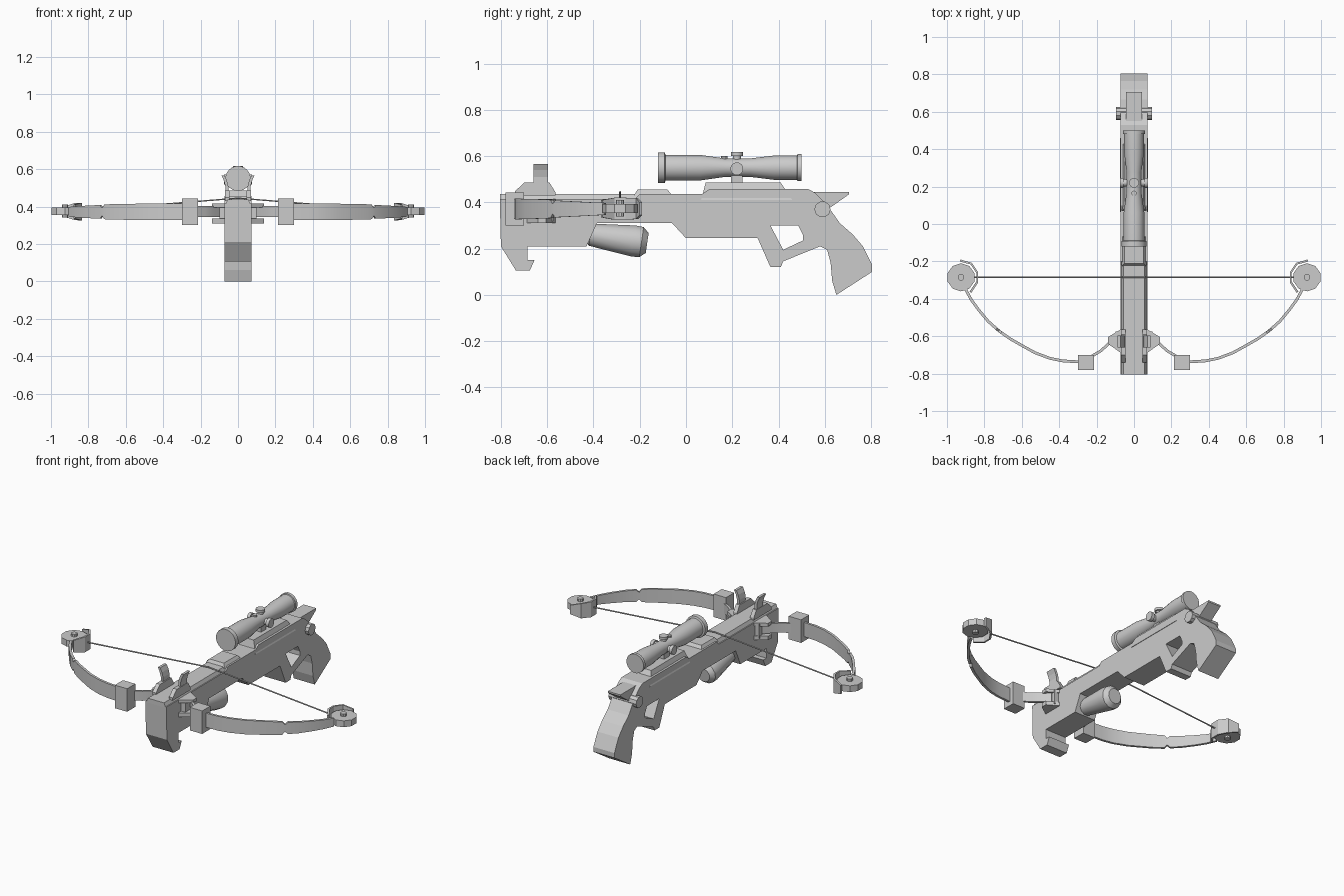
import bpy, bmesh, math
from mathutils import Vector

if "Cube" in bpy.data.objects:
    bpy.data.objects.remove(bpy.data.objects["Cube"])

grey = bpy.data.materials.new("matte_grey")
grey.diffuse_color = (0.6, 0.6, 0.6, 1)
grey.use_nodes = True
grey.node_tree.nodes["Principled BSDF"].inputs["Base Color"].default_value = grey.diffuse_color


def finish(name, bm, smooth=False):
    bmesh.ops.recalc_face_normals(bm, faces=bm.faces[:])
    me = bpy.data.meshes.new(name)
    bm.to_mesh(me)
    bm.free()
    me.materials.append(grey)
    ob = bpy.data.objects.new(name, me)
    bpy.context.collection.objects.link(ob)
    if smooth:
        bpy.ops.object.select_all(action='DESELECT')
        ob.select_set(True)
        bpy.context.view_layer.objects.active = ob
        bpy.ops.object.shade_smooth_by_angle(angle=math.radians(35))
    return ob


def loft(name, rings, smooth=False):
    """Skin a list of equal-length point rings and cap both ends."""
    bm = bmesh.new()
    vs = [[bm.verts.new(p) for p in r] for r in rings]
    n = len(rings[0])
    for a, b in zip(vs, vs[1:]):
        for i in range(n):
            j = (i + 1) % n
            bm.faces.new((a[i], a[j], b[j], b[i]))
    bm.faces.new(vs[0])
    bm.faces.new(vs[-1])
    return finish(name, bm, smooth)


def side_slab(name, pts, x0, x1):
    """Side profile of (y, z) points given thickness across x."""
    return loft(name, [[(x, y, z) for y, z in pts] for x in (x0, x1)])


def plan_slab(name, pts, z0, z1):
    return loft(name, [[(x, y, z) for x, y in pts] for z in (z0, z1)])


def box(name, x0, x1, y0, y1, z0, z1):
    return plan_slab(name, [(x0, y0), (x1, y0), (x1, y1), (x0, y1)], z0, z1)


def lathe(name, origin, axis, prof, n=16):
    """Round part: prof holds (distance along axis, radius)."""
    q = Vector((0, 0, 1)).rotation_difference(Vector(axis).normalized())
    rings = []
    for d, r in prof:
        rings.append([Vector(origin) + q @ Vector((
            r * math.cos(math.tau * (i + .5) / n),
            r * math.sin(math.tau * (i + .5) / n), d)) for i in range(n)])
    return loft(name, rings, True)


def ridge(name, y0, y1, z0, z1, w0, w1, s0=0.0, s1=0.0):
    """Bar along y with tapered sides and sloping ends."""
    return loft(name, [
        [(-w0, y0, z0), (w0, y0, z0), (w0, y1, z0), (-w0, y1, z0)],
        [(-w1, y0 + s0, z1), (w1, y0 + s0, z1), (w1, y1 - s1, z1), (-w1, y1 - s1, z1)]])


def strip(name, path, thick, smooth=True):
    """Upright band along (x, y, z_low, z_high) points."""
    rings = []
    for i, (x, y, lo, hi) in enumerate(path):
        a, b = path[max(i - 1, 0)], path[min(i + 1, len(path) - 1)]
        t = Vector((b[0] - a[0], b[1] - a[1])).normalized() * thick / 2
        rings.append([(x - t.y, y + t.x, lo), (x + t.y, y - t.x, lo),
                      (x + t.y, y - t.x, hi), (x - t.y, y + t.x, hi)])
    return loft(name, rings, smooth)


# Stock: side profile with front hook, belly step, trigger guard and grip
stock = side_slab("stock", [
    (-.805, .415), (-.80, .21), (-.735, .105), (-.675, .105), (-.655, .15),
    (-.685, .15), (-.685, .21), (-.43, .21), (-.385, .31), (-.06, .31),
    (0, .245), (.31, .245), (.365, .12), (.41, .12), (.42, .145), (.58, .21),
    (.61, .195), (.625, .14), (.632, .06), (.65, 0), (.805, .10), (.805, .13),
    (.765, .21), (.72, .262), (.665, .31), (.63, .36), (.60, .40), (.56, .44),
    (.53, .457), (.10, .457), (.07, .437), (-.20, .437), (-.22, .415)], -.072, .072)

# Trigger opening
cutter = side_slab("trigger_cutter", [(.365, .30), (.485, .30), (.505, .26),
                                      (.505, .235), (.42, .195)], -.2, .2)
mod = stock.modifiers.new("trigger_opening", 'BOOLEAN')
mod.operation, mod.solver, mod.object = 'DIFFERENCE', 'EXACT', cutter
bpy.context.view_layer.update()
cut = bpy.data.meshes.new_from_object(
    stock.evaluated_get(bpy.context.evaluated_depsgraph_get()))
stock.modifiers.clear()
stock.data = cut
bpy.data.objects.remove(cutter)

# Top rails and rear tang
ridge("bolt_track", -.805, -.20, .41, .437, .068, .055)
ridge("track_cover", -.225, -.06, .43, .455, .066, .05, .015, .02)
ridge("scope_rail", .065, .46, .41, .485, .075, .048, .02, .05)
side_slab("rear_tang", [(.50, .445), (.705, .445), (.705, .435), (.62, .375),
                        (.50, .375)], -.043, .043)
lathe("rear_pivot", (-.095, .59, .37), (1, 0, 0), [(0, .035), (.19, .035)], 10)

# Fore grip
lathe("fore_grip", (0, -.425, .262), (0, .24, -.035),
      [(0, .035), (.012, .05), (.20, .07), (.235, .068), (.26, .045)], 12)

# Scope with turrets
lathe("scope_tube", (0, -.12, .55), (0, 1, 0), [
    (0, .055), (0, .067), (.028, .067), (.032, .056), (.18, .056), (.29, .04),
    (.395, .04), (.50, .053), (.60, .053), (.602, .059), (.62, .059),
    (.62, .05)], 20)
lathe("elevation_turret", (0, .22, .55), (0, 0, 1),
      [(0, .018), (.05, .018), (.05, .027), (.067, .027)], 12)
lathe("windage_turret", (-.075, .22, .545), (1, 0, 0),
      [(0, .028), (.02, .028), (.02, .02), (.13, .02), (.13, .028), (.15, .028)], 12)
lathe("focus_button", (0, .165, .55), (0, 0, 1), [(0, .014), (.05, .014)], 10)
box("scope_mount", -.022, .022, .195, .245, .48, .53)

# Riser plates holding the limbs
for z0, z1 in ((.31, .335), (.395, .415)):
    plan_slab("riser_plate", [(-.14, -.64), (-.055, -.70), (.055, -.70), (.14, -.64),
                              (.14, -.605), (.065, -.56), (-.065, -.56),
                              (-.14, -.605)], z0, z1)

for s in (-1, 1):
    # Sight cheeks and outward-curving posts
    side_slab("sight_cheek", [(-.74, .43), (-.74, .447), (-.70, .485), (-.59, .485),
                              (-.565, .445), (-.565, .43)], s * .045, s * .07)
    loft("sight_post", [[(s * x, y, z) for x, y in
                         ((a, -.66), (a + .016, -.66), (a + .016, -.597), (a, -.597))]
                        for a, z in ((.052, .47), (.052, .51), (.06, .54), (.072, .565))])
    box("riser_side", s * .06, s * .10, -.66, -.575, .32, .41)

    # Inner limb, clamp block and outer limb with a notch
    strip("inner_limb", [(s * x, y, .343, .402) for x, y in
                         ((.10, -.60), (.14, -.645), (.18, -.68), (.24, -.715))], .015)
    box("limb_clamp", s * .215, s * .30, -.78, -.70, .30, .443)
    strip("limb", [(s * x, y, lo, hi) for x, y, lo, hi in (
        (.28, -.738, .328, .415), (.38, -.732, .327, .416), (.45, -.718, .327, .416),
        (.53, -.688, .328, .415), (.595, -.652, .329, .414), (.66, -.615, .33, .413),
        (.71, -.58, .332, .411), (.722, -.571, .35, .393), (.735, -.56, .335, .408),
        (.78, -.52, .337, .406), (.83, -.46, .34, .403), (.87, -.405, .343, .40),
        (.90, -.35, .346, .398))], .015)

    # Wheel, axle and guard at the limb tip
    c = (s * .925, -.285, 0)
    lathe("wheel", c, (0, 0, 1), [(.355, .075), (.394, .075)], 10)
    lathe("wheel_axle", c, (0, 0, 1), [(.34, .018), (.41, .018)], 10)
    strip("wheel_guard", [(s * x, y, lo, hi) for x, y, lo, hi in (
        (.93, -.195, .345, .40), (.87, -.212, .328, .418), (.838, -.26, .325, .42),
        (.838, -.31, .325, .42), (.875, -.365, .335, .41))], .011, False)

    # Half of the string, rising over the track
    a, b = Vector((s * .86, -.285, .375)), Vector((0, -.285, .445))
    lathe("string", a, b - a, [(0, .004), ((b - a).length, .004)], 6)
